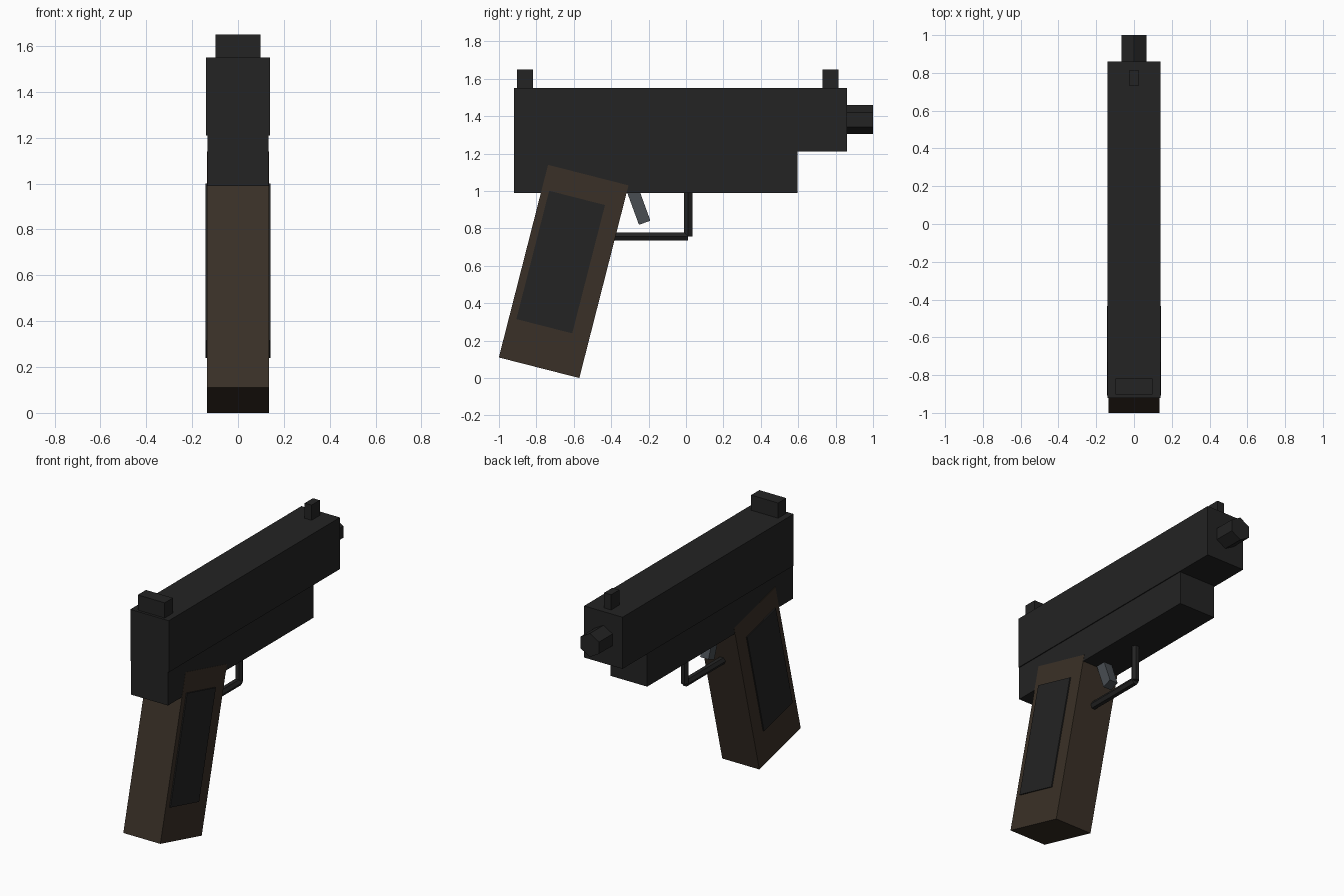
import bpy, math
from mathutils import Vector

if "Cube" in bpy.data.objects:
    bpy.data.objects.remove(bpy.data.objects["Cube"])


def material(name, rgb):
    m = bpy.data.materials.new(name)
    m.diffuse_color = (*rgb, 1)
    m.use_nodes = True
    m.node_tree.nodes["Principled BSDF"].inputs["Base Color"].default_value = m.diffuse_color
    return m


BLACK = material("matte black", (0.017, 0.017, 0.017))
BROWN = material("dark brown", (0.042, 0.030, 0.020))
STEEL = material("steel grey", (0.065, 0.075, 0.085))


def box(name, mat, size, loc, tilt=0.0):
    bpy.ops.mesh.primitive_cube_add(size=1, location=loc, rotation=(tilt, 0, 0))
    ob = bpy.context.object
    ob.name = name
    ob.scale = size
    ob.data.materials.append(mat)
    return ob


def span(name, mat, half_x, y, z):
    """Box from half width and y / z ranges."""
    return box(name, mat, (2 * half_x, y[1] - y[0], z[1] - z[0]),
               (0, (y[0] + y[1]) / 2, (z[0] + z[1]) / 2))


def hex_rod(name, mat, radius, a, b, rot):
    """Six-sided rod between two points."""
    a, b = Vector(a), Vector(b)
    bpy.ops.mesh.primitive_cylinder_add(vertices=6, radius=radius, depth=(b - a).length,
                                        location=(a + b) / 2, rotation=rot)
    ob = bpy.context.object
    ob.name = name
    ob.data.materials.append(mat)
    return ob


# Upper body, frame and sights
span("slide", BLACK, 0.14, (-0.92, 0.86), (1.21, 1.55))
span("frame", BLACK, 0.134, (-0.92, 0.595), (0.99, 1.212))
span("rear_sight", BLACK, 0.098, (-0.903, -0.818), (1.54, 1.65))
span("front_sight", BLACK, 0.025, (0.73, 0.815), (1.54, 1.65))

# Barrel: hexagon with a corner on top
hex_rod("barrel", BLACK, 0.0775, (0, 0.80, 1.382), (0, 1.0, 1.382), (math.pi / 2, 0, 0))

# Raked grip with a side panel standing slightly proud on both sides
RAKE = -0.25
box("grip", BROWN, (0.27, 0.444, 1.063), (0, -0.654, 0.57), RAKE)
for side, s in (("right", 1), ("left", -1)):
    box("grip_panel_" + side, BLACK, (0.02, 0.308, 0.708), (s * 0.1325, -0.67, 0.62), RAKE)

# Trigger and its guard
box("trigger", STEEL, (0.06, 0.065, 0.24), (0, -0.262, 0.943), math.radians(20))
hex_rod("guard_post", BLACK, 0.025, (0, 0.012, 0.757), (0, 0.012, 1.02), (0, 0, math.pi / 2))
# turn the bar so its flats face up and down
bar = hex_rod("guard_bar", BLACK, 0.025, (0, -0.45, 0.757), (0, 0.012, 0.757), (0, 0, 0))
bar.rotation_euler = (
    Vector((0, 1, 0)).to_track_quat('Z', 'X')).to_euler()
